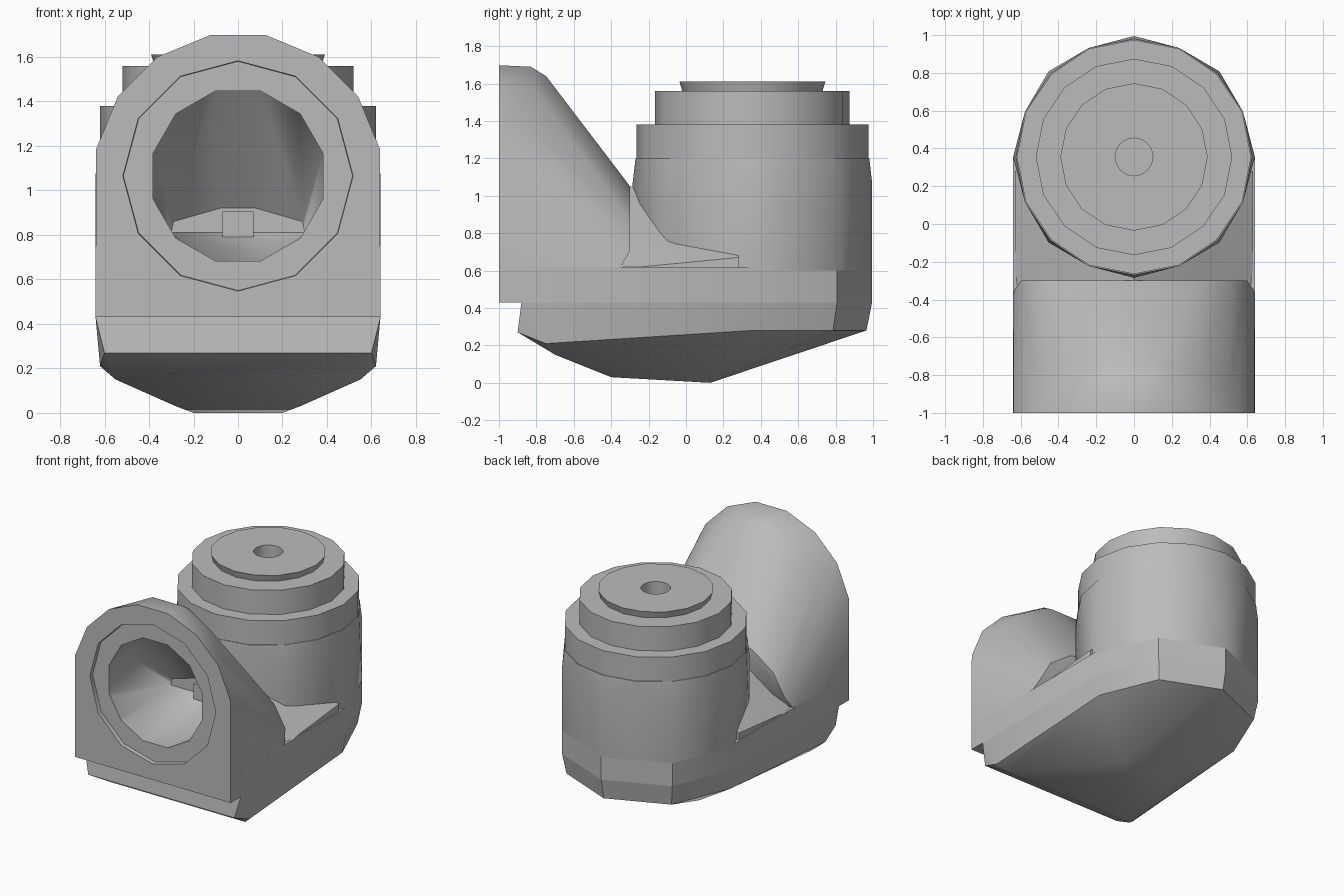
import bpy, bmesh
from math import sin, cos, pi

cube = bpy.data.objects.get("Cube")
if cube:
    bpy.data.objects.remove(cube)

grey = bpy.data.materials.new("plain_grey")
grey.use_nodes = True
colour = (0.5, 0.5, 0.5, 1)
grey.diffuse_color = colour
grey.node_tree.nodes["Principled BSDF"].inputs["Base Color"].default_value = colour

AXIS_Y = 0.355   # centre line of the upright barrel
PORT_Z = 1.065   # centre line of the front port


def finish(name, bm):
    bmesh.ops.recalc_face_normals(bm, faces=bm.faces)
    mesh = bpy.data.meshes.new(name)
    bm.to_mesh(mesh)
    bm.free()
    mesh.materials.append(grey)
    obj = bpy.data.objects.new(name, mesh)
    bpy.context.collection.objects.link(obj)
    return obj


def hull(name, points):
    """Convex solid wrapped around points."""
    bm = bmesh.new()
    for p in points:
        bm.verts.new(p)
    out = bmesh.ops.convex_hull(bm, input=bm.verts)
    junk = {g for g in out["geom_interior"] + out["geom_unused"]
            if isinstance(g, bmesh.types.BMVert)}
    bmesh.ops.delete(bm, geom=list(junk), context='VERTS')
    bmesh.ops.dissolve_limit(bm, angle_limit=0.01, verts=bm.verts, edges=bm.edges)
    return finish(name, bm)


def flat_ring(r, z, n=16):
    return [(r * cos(2 * pi * i / n), AXIS_Y + r * sin(2 * pi * i / n), z) for i in range(n)]


def back_ring(r, z):
    return [p for p in flat_ring(r, z, 8) if p[1] > AXIS_Y - 0.01]


def port_ring(r, y, n, turn=0.0):
    return [(r * sin(2 * pi * (i + turn) / n), y,
             PORT_Z + r * cos(2 * pi * (i + turn) / n)) for i in range(n)]


def mirrored(points):
    return [(s * x, y, z) for x, y, z in points for s in (1, -1)]


def cut(target, cutter):
    mod = target.modifiers.new("cut", 'BOOLEAN')
    mod.operation = 'DIFFERENCE'
    mod.solver = 'EXACT'
    mod.object = cutter
    bpy.context.view_layer.objects.active = target
    bpy.ops.object.modifier_apply(modifier=mod.name)


# Keel-shaped underside
underside = hull("underside", back_ring(0.64, 0.43) + back_ring(0.61, 0.28) + mirrored([
    (0.64, -0.88, 0.43), (0.6, -0.9, 0.27), (0.62, -0.75, 0.21), (0.55, -0.7, 0.15),
    (0.28, -0.4, 0.03), (0.2, 0.13, 0)]))

# Straight-sided lower body
lower_body = hull("lower_body", back_ring(0.64, 0.43) + back_ring(0.64, 0.62) + mirrored([
    (0.64, -1, 0.43), (0.64, -1, 0.62)]))

# Eight-sided barrel with a rounder shoulder
barrel = hull("barrel", flat_ring(0.64, 0.6, 8) + flat_ring(0.64, 1.07, 8)
              + flat_ring(0.625, 1.2))

# Saddle between hood and barrel
saddle = hull("saddle", [(0, -0.33, 1.05), (0, 0.3, 1.05)] + mirrored([
    (0.63, -0.34, 0.61), (0.63, 0.28, 0.67), (0.5, 0.05, 0.74), (0.63, 0.28, 0.5)]))

# Domed hood: front arch, shoulder arch and low rear arch wrapped together
points = mirrored([(0.64, -1, 0.6), (0.64, -0.36, 0.6), (0.12, -0.83, 1.69)])
for i in range(8):
    a = (i - 3.5) * pi / 8
    s, c = sin(a), cos(a)
    points += [(0.65 * s, -1, 1.06 + 0.65 * c),
               (0.6 * s, -0.74 - 0.18 * s * s, 1.06 + 0.59 * c),
               (0.61 * s, -0.3, 0.62 + 0.44 * c)]
hood = hull("hood", points)

# Shallow ring recess and the port sloping down behind it
recess = hull("recess_cutter", port_ring(0.525, -1.1, 12) + port_ring(0.515, -0.97, 12))
port = hull("port_cutter", port_ring(0.395, -1.1, 12, 0.5) + port_ring(0.395, -0.75, 12, 0.5)
            + mirrored([(0.3, -0.36, 0.81), (0.29, -0.36, 0.86), (0.08, -0.36, 0.92)]))
cut(hood, recess)
cut(lower_body, recess)
cut(hood, port)
for cutter in (recess, port):
    bpy.data.objects.remove(cutter)

# Small stop inside the port
port_stop = hull("port_stop", mirrored([(0.07, y, z) for y in (-0.42, -0.34)
                                        for z in (0.76, 0.905)]))

# Stepped cap with a central socket, turned from a profile
profile = [(0.62, 1.2), (0.62, 1.38), (0.52, 1.38), (0.52, 1.56),
           (0.375, 1.56), (0.39, 1.61), (0.1, 1.61), (0.1, 1.35)]
bm = bmesh.new()
rings = [[bm.verts.new(p) for p in flat_ring(r, z)] for r, z in profile]
for low, high in zip(rings, rings[1:]):
    for i in range(16):
        j = (i + 1) % 16
        bm.faces.new((low[i], low[j], high[j], high[i]))
bm.faces.new(rings[0])
bm.faces.new(rings[-1])
stepped_cap = finish("stepped_cap", bm)

# Soft shading with crisp edges
bpy.ops.object.select_all(action='DESELECT')
for obj in (underside, lower_body, barrel, saddle, hood, port_stop, stepped_cap):
    obj.select_set(True)
bpy.context.view_layer.objects.active = hood
bpy.ops.object.shade_smooth_by_angle(angle=0.6)
